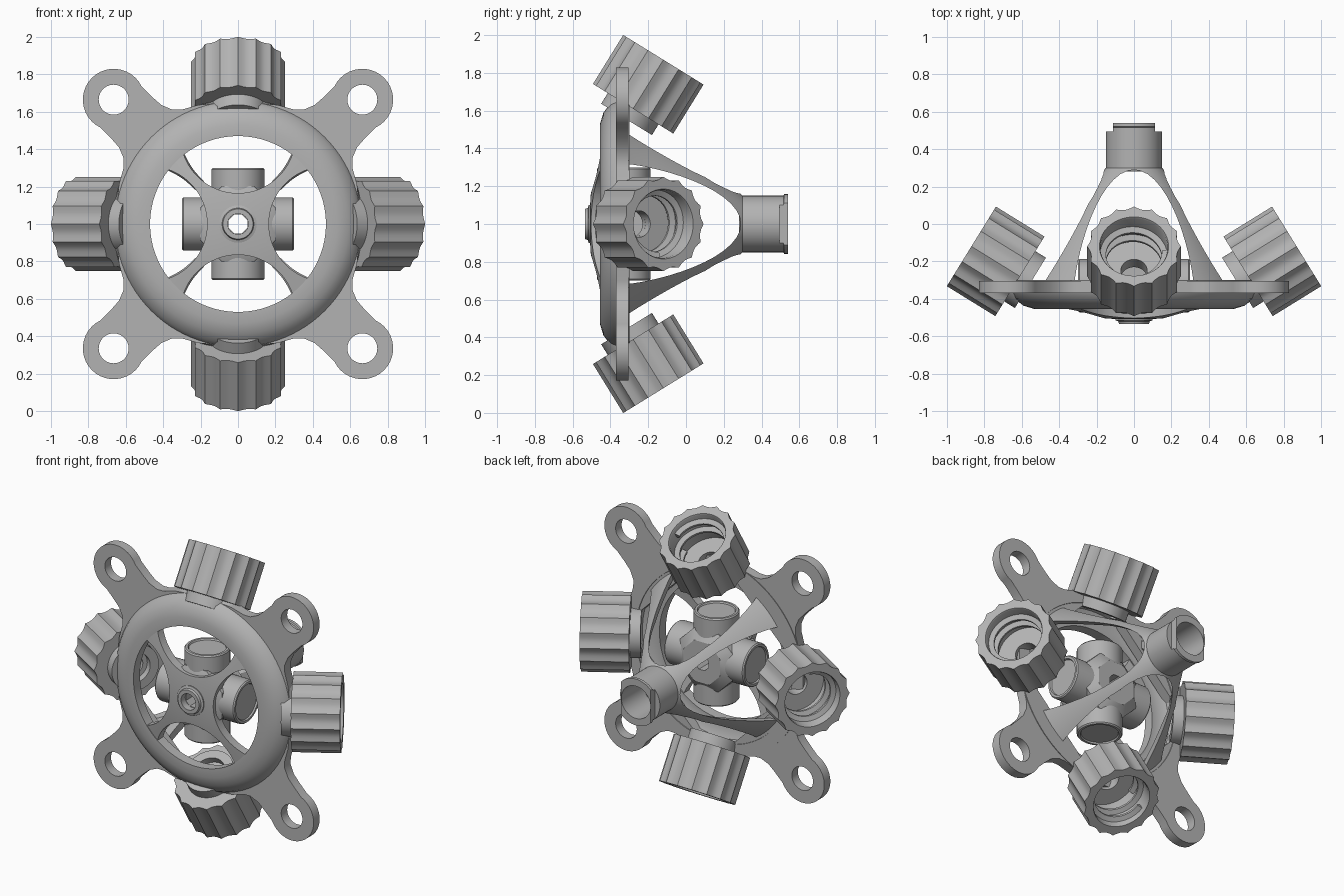
import bpy, bmesh, math
from math import pi, sin, cos
from mathutils import Matrix, Vector

if "Cube" in bpy.data.objects:
    bpy.data.objects.remove(bpy.data.objects["Cube"], do_unlink=True)

grey = bpy.data.materials.new("plain grey")
grey.use_nodes = True
grey.diffuse_color = (0.45, 0.45, 0.45, 1)
grey.node_tree.nodes["Principled BSDF"].inputs["Base Color"].default_value = (0.45, 0.45, 0.45, 1)

T = Matrix.Translation
R = Matrix.Rotation
CENTRE = T((0, 0, 1))
AXIS = CENTRE @ R(-pi / 2, 4, 'X')      # local z runs front to back
parts = []


def finish(name, bm, matrix):
    """Turn a bmesh into a placed object."""
    bmesh.ops.remove_doubles(bm, verts=bm.verts, dist=1e-5)
    bmesh.ops.recalc_face_normals(bm, faces=bm.faces)
    bm.transform(matrix)
    mesh = bpy.data.meshes.new(name)
    bm.to_mesh(mesh)
    bm.free()
    mesh.materials.append(grey)
    ob = bpy.data.objects.new(name, mesh)
    bpy.context.collection.objects.link(ob)
    parts.append(ob)
    return ob


def lathe(name, profile, matrix=AXIS, seg=64, flute=0, turns=1, rise=0):
    """Revolve a closed (radius, height) profile; rise makes it a helix,
    flute scallops its widest radius."""
    bm = bmesh.new()
    widest = max(r for r, h in profile)
    rows = []
    for i in range(seg + (1 if rise else 0)):
        a = 2 * pi * turns * i / seg
        row = []
        for r, h in profile:
            if flute and r == widest:
                r -= 0.016 * abs(sin(flute * a / 2))
            row.append(bm.verts.new((r * cos(a), r * sin(a), h + rise * i / seg)))
        rows.append(row)
    n = len(profile)
    for i in range(seg):
        a, b = rows[i], rows[(i + 1) % len(rows)]
        for j in range(n):
            k = (j + 1) % n
            bm.faces.new((a[j], b[j], b[k], a[k]))
    if rise:
        bm.faces.new(rows[0])
        bm.faces.new(rows[-1])
    return finish(name, bm, matrix)


def prism(name, outline, low, high, matrix):
    """Extrude a flat outline along local z."""
    bm = bmesh.new()
    face = bm.faces.new([bm.verts.new((x, y, low)) for x, y in outline])
    new = bmesh.ops.extrude_face_region(bm, geom=[face])["geom"]
    moved = [v for v in new if isinstance(v, bmesh.types.BMVert)]
    bmesh.ops.translate(bm, verts=moved, vec=Vector((0, 0, high - low)))
    return finish(name, bm, matrix)


def circle(x, y, r, n=48):
    return [(x + r * cos(2 * pi * i / n), y + r * sin(2 * pi * i / n)) for i in range(n)]


def cut(ob, cutter):
    mod = ob.modifiers.new("cut", 'BOOLEAN')
    mod.object = cutter
    mod.operation = 'DIFFERENCE'
    mod.solver = 'EXACT'
    bpy.context.view_layer.objects.active = ob
    bpy.ops.object.modifier_apply(modifier=mod.name)
    parts.remove(cutter)
    bpy.data.objects.remove(cutter, do_unlink=True)


# Front ring: rounded shell, open behind
lathe("front_ring", [(.47, -.455), (.53, -.455), (.59, -.437), (.64, -.40), (.667, -.35),
                     (.672, -.30), (.59, -.30), (.58, -.36), (.53, -.385), (.47, -.385)], seg=96)

# Dished spokes, with round bites between the four arms
spokes = lathe("spokes", [(.055, -.51), (.15, -.505), (.26, -.49), (.38, -.468), (.48, -.45),
                          (.48, -.39), (.38, -.41), (.26, -.43), (.15, -.445), (.055, -.45)], seg=96)
for k in range(4):
    a = k * pi / 2
    cut(spokes, prism("bite", circle(.4725 * cos(a), .4725 * sin(a), .3075, 80), -.7, -.2, AXIS))

# Front nozzle and octagonal hub, bored through
lathe("nozzle", [(.055, -.535), (.08, -.535), (.085, -.52), (.1, -.515), (.1, -.48), (.055, -.48)])
lathe("hub", [(.055, -.49), (.16, -.49), (.22, -.46), (.22, -.22), (.15, -.17), (.055, -.17)],
      AXIS @ R(pi / 8, 4, 'Z'), seg=8)

# Mounting lugs on the diagonals
flare = [(.5, .42), (.60, .30), (.645, .22), (.68, .184), (.74, .16), (.80, .156)]
tip = [(.94 + .165 * cos(t), .165 * sin(t)) for t in [math.radians(110 - 10 * i) for i in range(23)]]
lug_outline = flare + tip + [(x, -y) for x, y in reversed(flare)]
for k in range(4):
    m = AXIS @ R(pi / 4 + k * pi / 2, 4, 'Z')
    lug = prism("mounting_lug", lug_outline, -.37, -.305, m)
    cut(lug, prism("hole", circle(.94, 0, .08), -.5, -.2, m))

# Rear legs: a cone shell with an arched window on each side
outer = [(.63, -.38), (.575, -.31), (.49, -.17), (.41, -.04), (.32, .10), (.23, .21), (.15, .30)]
legs = lathe("rear_legs", outer + [(r - .045, h) for r, h in reversed(outer)], seg=96)
arch = [(-.32, -.6)]
for i in range(33):
    s = -cos(pi * i / 32)
    y = .29 - .63 * s * s
    arch.append((math.copysign(.32 * max(0, 1 - ((y + .34) / .63) ** 1.4) ** .5, s), y))
arch.append((.32, -.6))
for m in (CENTRE, CENTRE @ R(pi / 2, 4, 'Y')):
    cut(legs, prism("window", arch, -1, 1, m))

# Rear tube with a lip, notched on both sides
tube = lathe("rear_tube", [(.15, .28), (.15, .515), (.158, .52), (.158, .54), (.11, .54), (.11, .28)])
for s in (-1, 1):
    box = [(s * .112, -.3), (s * .3, -.3), (s * .3, .3), (s * .112, .3)]
    cut(tube, prism("notch", box, .495, .7, AXIS))

# Four hub stubs and four tilted screw caps
for k in range(4):
    turn = CENTRE @ R(k * pi / 2, 4, 'Y')
    lathe("hub_stub", [(0, .29), (.115, .29), (.12, .30), (.135, .30), (.142, .292), (.142, .08), (0, .08)],
          turn @ T((0, -.33, 0)), seg=48)
    m = turn @ T((0, -.28, .61)) @ R(math.radians(-31.7), 4, 'X')
    lathe("screw_cap", [(.25, 0), (.25, .305), (.185, .305), (.18, .295), (.18, .06), (.07, .06), (.07, 0)],
          m, seg=96, flute=16)
    lathe("cap_neck", [(.158, .01), (.158, -.066), (.1, -.066), (.1, -.02), (.07, -.02), (.07, .01)], m)
    lathe("cap_thread", [(.183, .075), (.15, .088), (.15, .102), (.183, .115)], m,
          seg=96, turns=2, rise=.16)

# Smooth curved faces, keep edges crisp
bpy.ops.object.select_all(action='DESELECT')
for ob in parts:
    ob.select_set(True)
bpy.context.view_layer.objects.active = parts[0]
bpy.ops.object.shade_smooth_by_angle(angle=math.radians(32))
